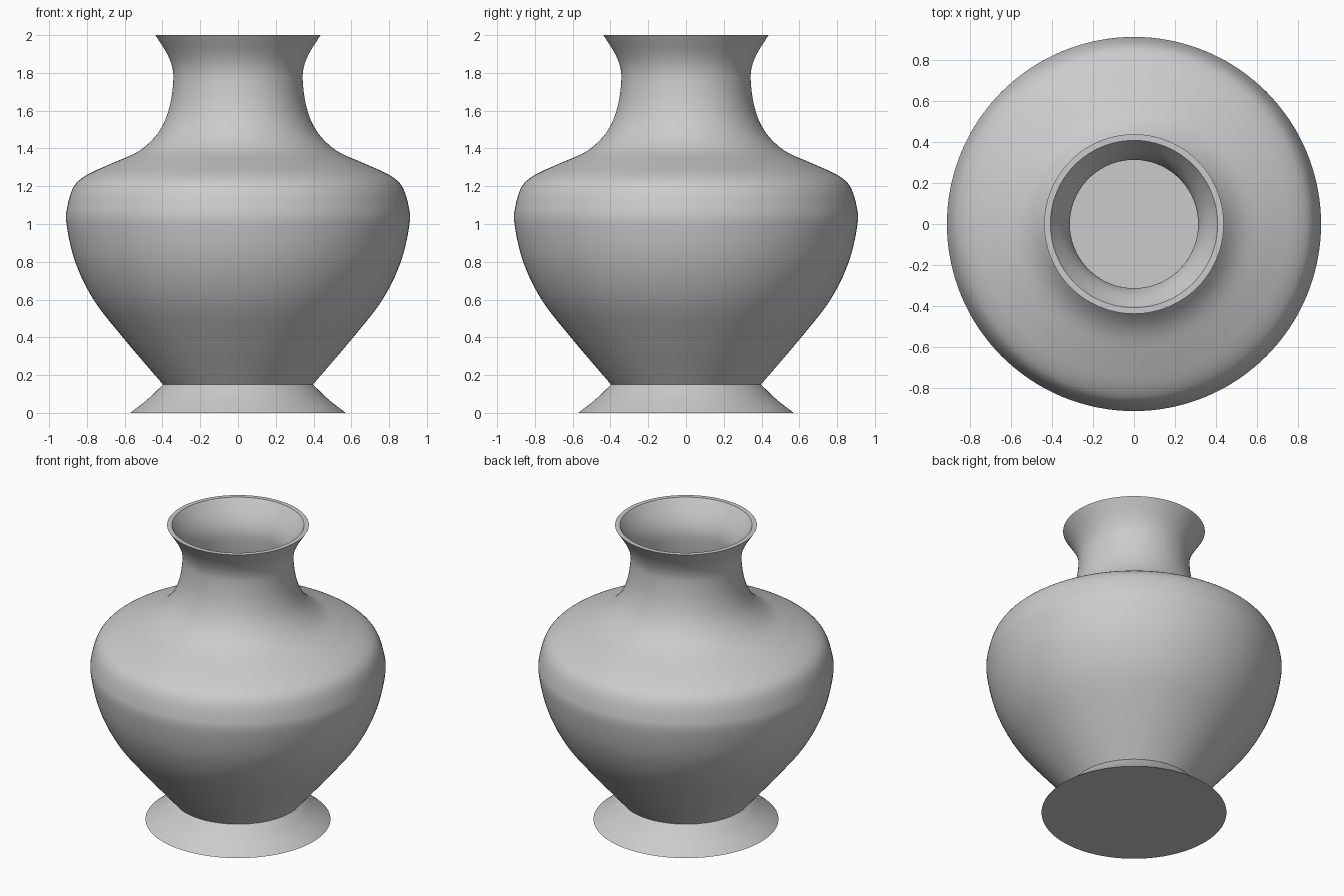
import bpy, bmesh, math
from mathutils import Vector

if "Cube" in bpy.data.objects:
    bpy.data.objects.remove(bpy.data.objects["Cube"])

SEGMENTS = 128
WALL = 0.03


def smooth_curve(points, steps=5):
    """Catmull-Rom curve through (radius, height) points."""
    p = [Vector(q) for q in points]
    p = [2 * p[0] - p[1]] + p + [2 * p[-1] - p[-2]]
    out = []
    for i in range(1, len(p) - 2):
        a, b, c, d = p[i - 1:i + 3]
        for s in range(steps):
            t = s / steps
            out.append(0.5 * (2 * b + (c - a) * t + (2 * a - 5 * b + 4 * c - d) * t**2
                              + (3 * b - a - 3 * c + d) * t**3))
    return out + [p[-2]]


def lathe(name, profile):
    """Spin a profile around z; both ends lie on the axis."""
    bm = bmesh.new()
    verts = [bm.verts.new((r, 0, z)) for r, z in profile]
    edges = [bm.edges.new(pair) for pair in zip(verts, verts[1:])]
    bmesh.ops.spin(bm, geom=verts + edges, cent=(0, 0, 0), axis=(0, 0, 1),
                   angle=math.tau, steps=SEGMENTS, use_merge=True)
    bmesh.ops.remove_doubles(bm, verts=bm.verts, dist=1e-5)
    bmesh.ops.recalc_face_normals(bm, faces=bm.faces)
    mesh = bpy.data.meshes.new(name)
    bm.to_mesh(mesh)
    bm.free()
    obj = bpy.data.objects.new(name, mesh)
    bpy.context.collection.objects.link(obj)
    bpy.ops.object.select_all(action='DESELECT')
    obj.select_set(True)
    bpy.context.view_layer.objects.active = obj
    bpy.ops.object.shade_smooth_by_angle(angle=math.radians(35))
    return obj


# Flared foot
foot = smooth_curve([(0.57, 0), (0.475, 0.075), (0.397, 0.15)])

# Belly, shoulder, neck and lip
body = smooth_curve([
    (0.397, 0.15), (0.61, 0.4), (0.765, 0.6), (0.862, 0.8), (0.908, 1.0),
    (0.902, 1.1), (0.868, 1.2), (0.80, 1.26), (0.67, 1.32), (0.535, 1.38),
    (0.45, 1.45), (0.395, 1.53), (0.36, 1.63), (0.344, 1.74), (0.346, 1.82),
    (0.375, 1.9), (0.437, 2.0)])

# Hollow inside, one wall thickness in from the body
inside = [Vector((p.x - WALL, p.y)) for p in reversed(body) if p.y > 0.18]

lathe("vase", [(0, 0)] + foot + body[1:] + inside + [(0, inside[-1].y)])
